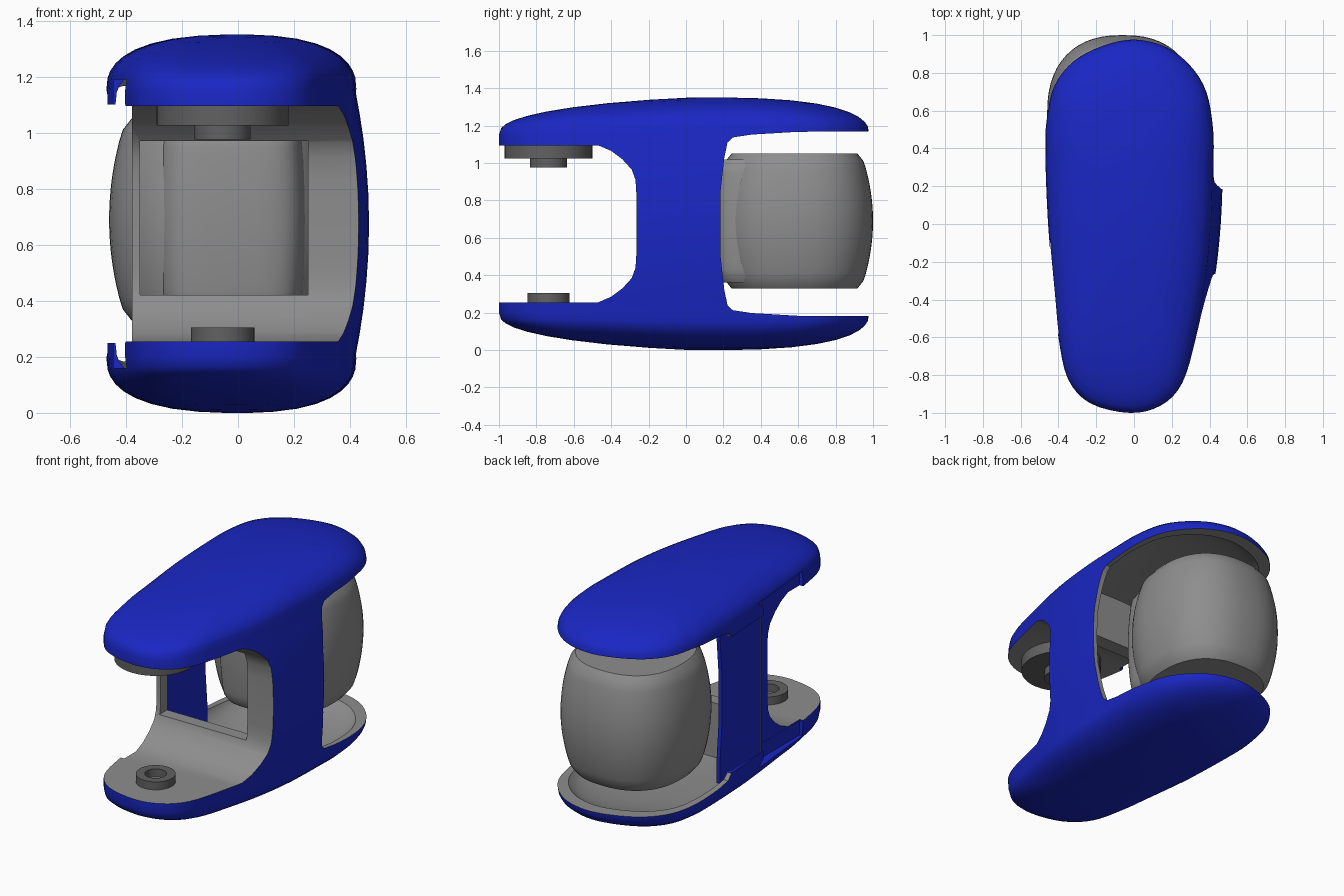
import bpy, bmesh, math
from mathutils import Vector

if "Cube" in bpy.data.objects:
    bpy.data.objects.remove(bpy.data.objects["Cube"])

MID = 0.675


def material(name, col):
    m = bpy.data.materials.new(name)
    m.diffuse_color = col
    m.use_nodes = True
    m.node_tree.nodes["Principled BSDF"].inputs["Base Color"].default_value = m.diffuse_color
    return m


BLUE = material("blue", (0.01, 0.02, 0.55, 1))
GREY = material("grey", (0.27, 0.27, 0.27, 1))
DARK = material("dark_grey", (0.12, 0.12, 0.12, 1))


def finish(name, bm, mat):
    bmesh.ops.recalc_face_normals(bm, faces=bm.faces)
    me = bpy.data.meshes.new(name)
    bm.to_mesh(me)
    bm.free()
    ob = bpy.data.objects.new(name, me)
    bpy.context.collection.objects.link(ob)
    me.materials.append(mat)
    return ob


def loft(name, rings, mat):
    """Closed solid through a list of equal-length rings."""
    bm = bmesh.new()
    rows = [[bm.verts.new(p) for p in r] for r in rings]
    n = len(rows[0])
    for a, b in zip(rows, rows[1:]):
        for i in range(n):
            j = (i + 1) % n
            bm.faces.new((a[i], a[j], b[j], b[i]))
    for end in (rows[0], rows[-1]):
        c = bm.verts.new(sum((v.co for v in end), Vector()) / n)
        for i in range(n):
            bm.faces.new((end[i], end[(i + 1) % n], c))
    return finish(name, bm, mat)


def prism(name, pts, mat, x0=-1, x1=1):
    """Side profile (y, z) extruded from x0 to x1."""
    bm = bmesh.new()
    f = bm.faces.new([bm.verts.new((x0, y, z)) for y, z in pts])
    r = bmesh.ops.extrude_face_region(bm, geom=[f])
    bmesh.ops.translate(bm, vec=(x1 - x0, 0, 0), verts=[v for v in r["geom"] if isinstance(v, bmesh.types.BMVert)])
    return finish(name, bm, mat)


def box(name, x, y, z, mat):
    return prism(name, [(y[0], z[0]), (y[1], z[0]), (y[1], z[1]), (y[0], z[1])], mat, *x)


def boolean(ob, other, op="DIFFERENCE"):
    m = ob.modifiers.new("bool", "BOOLEAN")
    m.operation, m.object, m.solver = op, other, "EXACT"
    m.material_mode = "TRANSFER"
    bpy.context.view_layer.objects.active = ob
    bpy.ops.object.modifier_apply(modifier=m.name)
    bpy.data.objects.remove(other)


def smooth(ob, deg=35):
    bpy.ops.object.select_all(action="DESELECT")
    ob.select_set(True)
    bpy.context.view_layer.objects.active = ob
    bpy.ops.object.shade_smooth_by_angle(angle=math.radians(deg))


def spline(pts, steps=4):
    out, n = [], len(pts)
    for i in range(n):
        p = [Vector(pts[(i + k) % n]) for k in (-1, 0, 1, 2)]
        for s in range(steps):
            t = s / steps
            out.append(0.5 * (2 * p[1] + (p[2] - p[0]) * t + (2 * p[0] - 5 * p[1] + 4 * p[2] - p[3]) * t * t
                              + (3 * p[1] - p[0] - 3 * p[2] + p[3]) * t ** 3))
    return out


OUTLINE = spline([(-.42, .74), (-.46, .58), (-.47, .4), (-.455, 0), (-.42, -.4), (-.40, -.6), (-.35, -.82),
                  (-.23, -.95), (-.02, -1), (.14, -.96), (.25, -.84), (.32, -.6), (.38, -.3), (.41, 0),
                  (.42, .3), (.42, .5), (.385, .7), (.3, .84), (.17, .94), (0, .98), (-.17, .945), (-.32, .865)])


def body(name, mat, k=1.0, kz=1.0):
    """Rounded body: domed bottom, bulging right wall, mirrored top."""
    half = []
    for s in (.12, .3, .5, .66, .78, .87, .93, .97, .99, 1):
        ring = []
        for p in OUTLINE:
            x, y = s * p.x, .15 + s * (p.y - .15)
            ring.append((x, y, .2 - (.2 - .04 * max(0, -y)) * (1 - s ** 2.5) ** .4))
        half.append(ring)
    rings = half + [[(p.x, p.y, z) for p in OUTLINE] for z in (.28, .37, .47, .57)]
    rings += [[(p.x, p.y, MID) for p in OUTLINE]] + [[(x, y, 2 * MID - z) for x, y, z in r] for r in rings[::-1]]

    def shape(x, y, z):
        bulge = max(0, 1 - ((z - MID) / .475) ** 2)
        x *= 1 + (.12 * bulge if x > 0 else 0)
        return (x * k, y * k, MID + (z - MID) * kz)
    return loft(name, [[shape(*p) for p in r] for r in rings], mat)


def mirrored(pts):
    return pts + [(y, 2 * MID - z) for y, z in pts[::-1]]


# blue housing with a hollow rear
shell = body("housing", BLUE)
chamber = body("chamber_cut", GREY, .94, .9)
boolean(chamber, box("chamber_limit", (-1, 1), (-.2, 1.5), (-1, 2), GREY), "INTERSECT")
boolean(shell, chamber)

# front opening between the two jaws, with a window into the chamber
boolean(shell, prism("front_cut", mirrored([(-1.2, .255), (-.47, .255), (-.40, .285), (-.34, .33), (-.29, .385),
                                            (-.27, .44), (-.265, .52)]), GREY))
boolean(shell, box("window_cut", (-.35, .25), (-.4, -.1), (.42, .97), GREY))

# recessed left side with a groove behind a raised lip, and the open rear
boolean(shell, box("left_cut", (-1, -.378), (-.585, .3), (.25, 2 * MID - .25), BLUE))
boolean(shell, box("groove_cut", (-.445, -.379), (-.58, .19), (.16, 2 * MID - .16), BLUE))
boolean(shell, prism("rear_cut", mirrored([(1.3, .18), (.6, .183), (.35, .198), (.25, .213), (.222, .24),
                                           (.205, .32), (.185, .5)]), GREY))
smooth(shell)

# thin recessed side panel on the left
prism("left_panel", mirrored([(-.24, .15), (.2, .15), (.2, .3), (.183, .5)])[:4]
      + [(.183, 2 * MID - .5), (.2, 2 * MID - .3), (.2, 2 * MID - .15), (-.24, 2 * MID - .15)], BLUE, -.376, -.352)


def barrel(name, cx, cy, rx, ry, h, power, bulge, n=56):
    rings = []
    for i in range(-9, 10):
        t = i / 9
        edge = .02 * max(0, (abs(t) - .85) / .15) ** 2
        w = 1 - bulge * t * t
        ring = []
        for j in range(n):
            a = 2 * math.pi * j / n
            c, s = math.cos(a), math.sin(a)
            ring.append((cx + (rx * w - edge) * math.copysign(abs(c) ** power, c),
                         cy + (ry * w - edge) * math.copysign(abs(s) ** power, s), MID + .015 + h * t))
        rings.append(ring)
    smooth(loft(name, rings, GREY))


# barrel at the rear, with its flatter core facing the window
barrel("rear_barrel", -.06, .58, .40, .42, .36, .84, .15)
barrel("barrel_core", -.025, .42, .27, .28, .33, .5, .08)


def lathe(name, profile, mat, n=40):
    """Closed (radius, z) profile spun round the front axis."""
    bm = bmesh.new()
    rows = [[bm.verts.new((-.055 + r * math.cos(2 * math.pi * i / n), -.735 + r * math.sin(2 * math.pi * i / n), z))
             for r, z in profile] for i in range(n)]
    m = len(profile)
    for i in range(n):
        a, b = rows[i], rows[(i + 1) % n]
        for j in range(m):
            k = (j + 1) % m
            bm.faces.new((a[j], a[k], b[k], b[j]))
    smooth(finish(name, bm, mat), 30)


# upper stepped disc and lower ring
lathe("upper_disc", [(.06, 1.11), (.235, 1.11), (.235, 1.025), (.10, 1.025), (.10, .975), (.06, .975)], DARK)
lathe("lower_ring", [(.062, .24), (.113, .24), (.113, .305), (.062, .305)], DARK)
